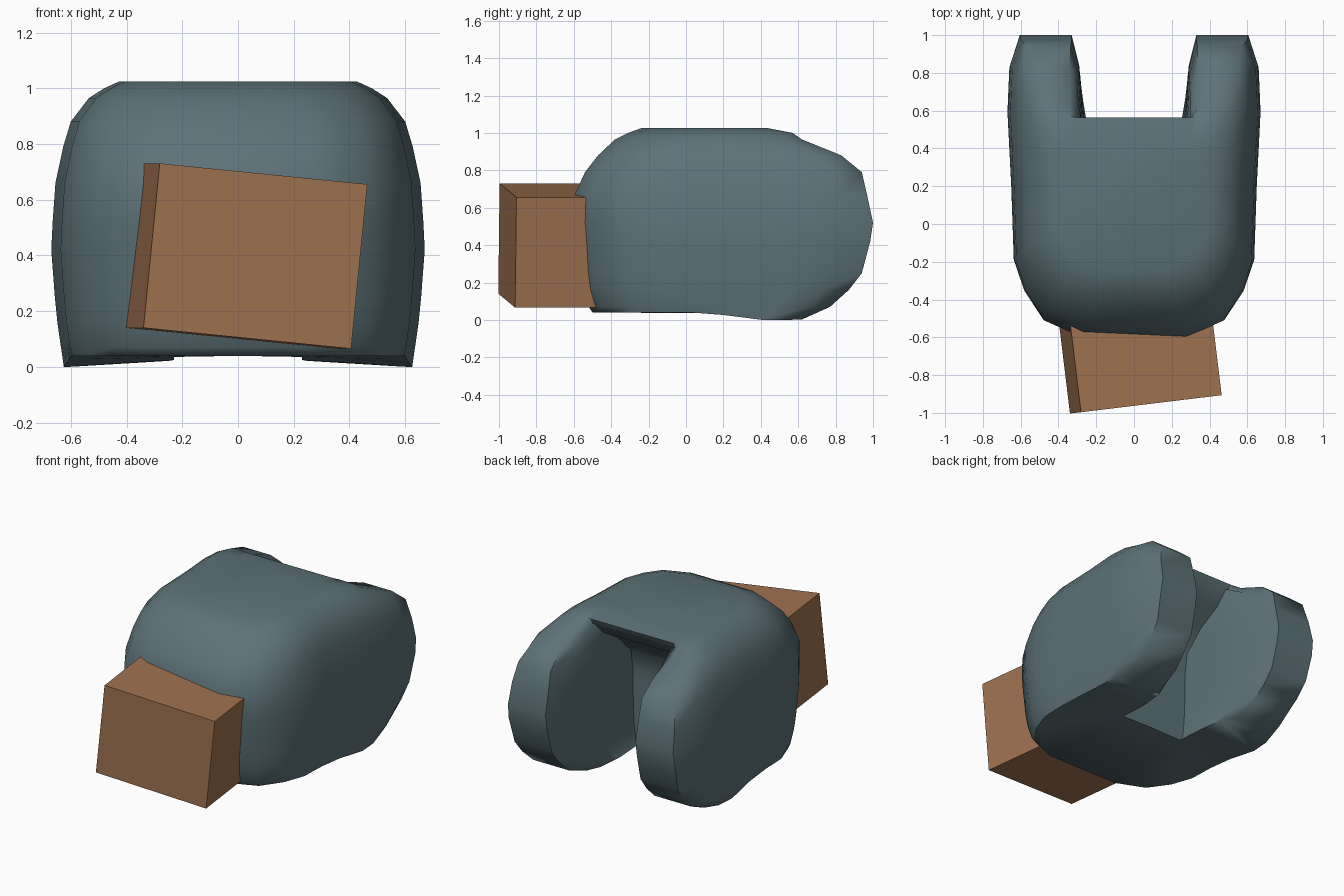
import bpy, bmesh
from math import radians, sin, cos
from mathutils import Vector

if "Cube" in bpy.data.objects:
    bpy.data.objects.remove(bpy.data.objects["Cube"])


def paint(obj, name, rgb):
    mat = bpy.data.materials.new(name)
    mat.diffuse_color = (*rgb, 1)
    mat.use_nodes = True
    mat.node_tree.nodes["Principled BSDF"].inputs["Base Color"].default_value = mat.diffuse_color
    obj.data.materials.append(mat)


def half_outline(w, front, back, slot, inner):
    """Right half of the U-shaped plan, front middle to slot middle."""
    pts = [(w * f, front + t * (0.2 - front)) for f, t in
           ((0, 0), (.42, 0), (.72, .11), (.87, .3), (.95, .5), (.96, .75), (.97, 1))]
    reach = lambda s: 0.2 + s * (back - 0.2)
    pts += [(w * f, reach(s)) for f, s in ((1, .5), (.985, .8), (.91, 1))]
    pts += [(inner + d, max(slot, reach(s))) for d, s in ((.06, 1), (.02, .8), (0, .4))]
    return pts + [(inner, slot), (0, slot)]


# Body: stacked U-shaped rings (z, half width, front, back, slot end, slot half width)
rings = [
    (.04, .625, -.50, .62, .17, .23),
    (.07, .635, -.52, .77, .17, .25),
    (.16, .648, -.55, .87, .17, .26),
    (.25, .657, -.565, .94, .17, .265),
    (.42, .67, -.58, .985, .17, .27),
    (.52, .665, -.595, 1.0, .17, .27),
    (.66, .655, -.60, .97, .19, .27),
    (.79, .627, -.54, .94, .32, .275),
    (.88, .60, -.47, .83, .47, .28),
    (.965, .535, -.38, .62, .55, .28),
    (1.0, .48, -.31, .57, .565, .28),
    (1.025, .425, -.24, .44, .44, .28),
]
bm = bmesh.new()
loops = []
for k, (z, w, front, back, slot, inner) in enumerate(rings):
    half = half_outline(w, front, back, slot, inner)
    full = half + [(-x, y) for x, y in reversed(half[1:-1])]
    loop = []
    for x, y in full:
        drop = 0
        if k == 0:  # the underside dips towards the back lobes
            drop = .04 * max(0, min(1, (y - .1) / .3, (.9 - y) / .3)) * min(1, abs(x) / .55)
        loop.append(bm.verts.new((x, y, z - drop)))
    loops.append(loop)
n = len(loops[0])
for a, b in zip(loops, loops[1:]):
    for i in range(n):
        j = (i + 1) % n
        bm.faces.new((a[i], a[j], b[j], b[i]))
caps = [bm.faces.new(loops[0][::-1]), bm.faces.new(loops[-1])]
bmesh.ops.triangulate(bm, faces=caps)
bmesh.ops.remove_doubles(bm, verts=bm.verts, dist=.0005)
bmesh.ops.recalc_face_normals(bm, faces=bm.faces)
mesh = bpy.data.meshes.new("body")
bm.to_mesh(mesh)
bm.free()
body = bpy.data.objects.new("body", mesh)
bpy.context.collection.objects.link(body)
paint(body, "slate", (.11, .17, .19))
bpy.context.view_layer.objects.active = body
body.select_set(True)
bpy.ops.object.shade_smooth_by_angle(angle=radians(60))

# Front block: slightly turned and tilted box sunk into the body
yaw, depth = radians(6.9), .55
centre = Vector((.0625, -.955, .398)) + Vector((-sin(yaw), cos(yaw), 0)) * depth / 2
bpy.ops.mesh.primitive_cube_add(size=1, location=centre, rotation=(0, radians(5.7), yaw))
block = bpy.context.object
block.name = "front_block"
block.scale = (.754, depth, .593)
paint(block, "brown", (.35, .17, .08))
